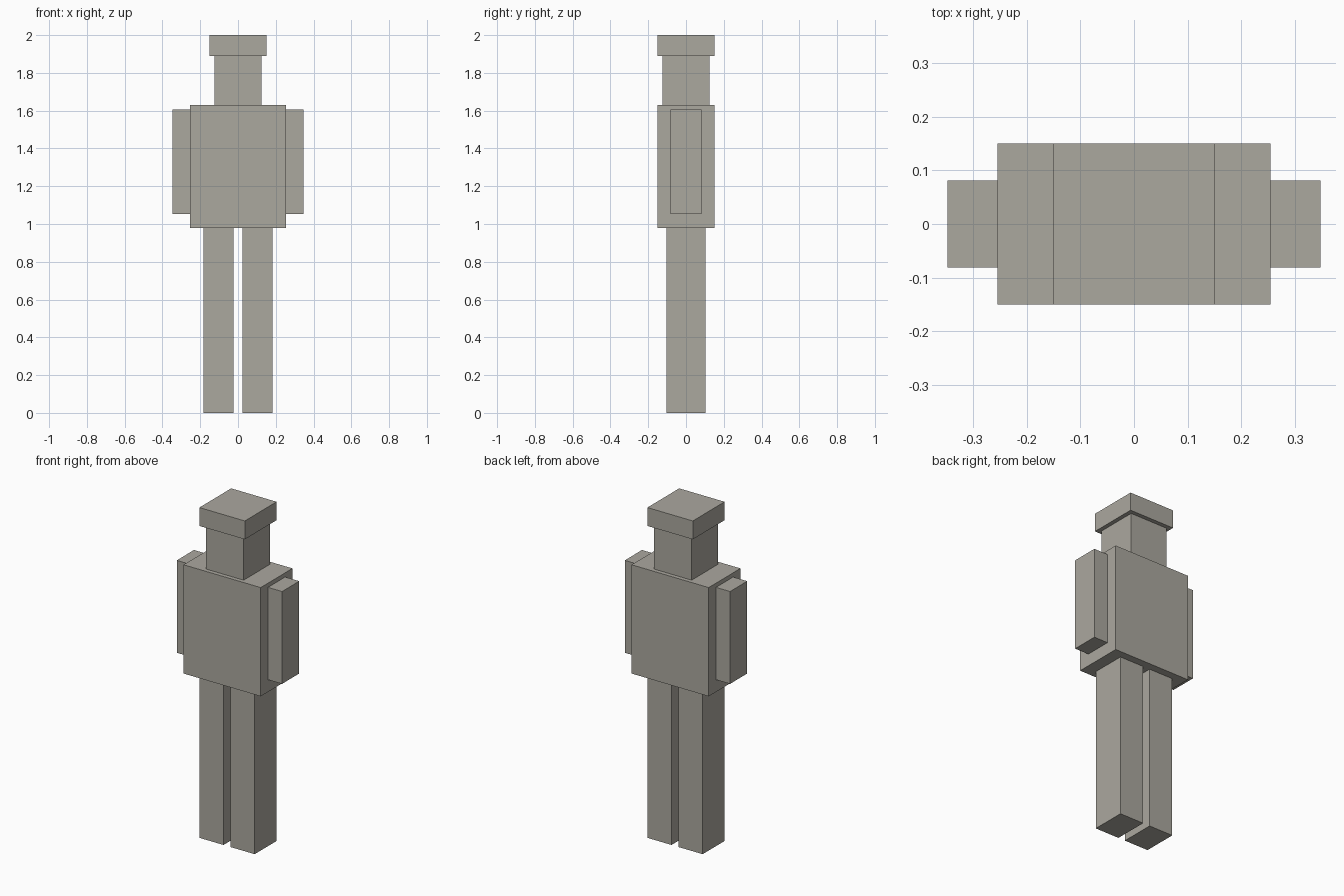
import bpy

if "Cube" in bpy.data.objects:
    bpy.data.objects.remove(bpy.data.objects["Cube"])

stone = bpy.data.materials.new("warm grey")
stone.diffuse_color = (0.407, 0.392, 0.347, 1.0)
stone.use_nodes = True
stone.node_tree.nodes["Principled BSDF"].inputs["Base Color"].default_value = stone.diffuse_color


def box(name, x, y, z):
    """Box spanning the given (min, max) range on each axis."""
    bpy.ops.mesh.primitive_cube_add(size=1)
    ob = bpy.context.object
    ob.name = name
    spans = (x, y, z)
    size = [b - a for a, b in spans]
    mid = [(a + b) / 2 for a, b in spans]
    for v in ob.data.vertices:
        v.co = [c * s + m for c, s, m in zip(v.co, size, mid)]
    ob.data.materials.append(stone)
    return ob


# Head with a wider flat cap
box("cap", (-0.15, 0.15), (-0.15, 0.15), (1.89, 2.0))
box("head", (-0.125, 0.125), (-0.125, 0.125), (1.63, 1.89))

# Body
box("torso", (-0.255, 0.255), (-0.15, 0.15), (0.98, 1.63))

# Arms against the torso sides, legs with a narrow gap between them
for side, s in (("left", -1), ("right", 1)):
    box(side + "_arm", sorted((s * 0.255, s * 0.348)), (-0.081, 0.081), (1.053, 1.605))
    box(side + "_leg", sorted((s * 0.023, s * 0.183)), (-0.104, 0.104), (0.0, 0.98))
